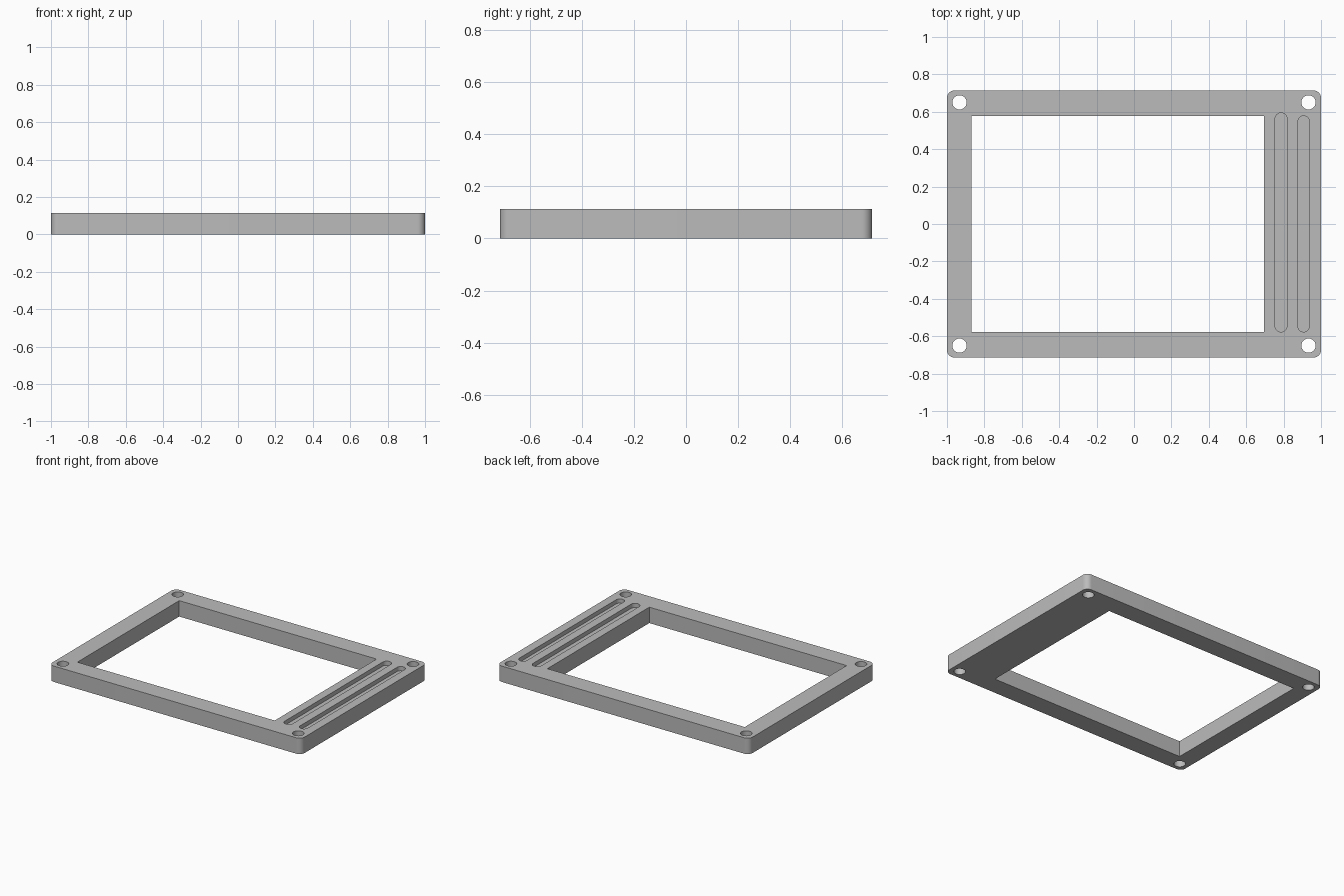
import bpy
import bmesh
from math import cos, sin, pi

cube = bpy.data.objects.get("Cube")
if cube:
    bpy.data.objects.remove(cube, do_unlink=True)

HEIGHT = 0.114
HALF_DEPTH = 0.714
SLOT_FLOOR = 0.084

grey = bpy.data.materials.new("plain_grey")
grey.use_nodes = True
colour = (0.5, 0.5, 0.5, 1)
grey.diffuse_color = colour
grey.node_tree.nodes["Principled BSDF"].inputs["Base Color"].default_value = colour


def rounded_prism(name, x0, x1, y0, y1, z0, z1, radius=0, steps=10):
    """Upright block whose plan is a rectangle with rounded corners."""
    outline = []
    corners = [(x1, y1, -1, -1), (x0, y1, 1, -1), (x0, y0, 1, 1), (x1, y0, -1, 1)]
    for i, (cx, cy, dx, dy) in enumerate(corners):
        for k in range(steps + 1 if radius else 1):
            a = (i + k / steps) * pi / 2
            outline.append((cx + radius * (dx + cos(a)) if radius else cx,
                            cy + radius * (dy + sin(a)) if radius else cy))
    bm = bmesh.new()
    base = bm.faces.new([bm.verts.new((x, y, z0)) for x, y in outline])
    top = bmesh.ops.extrude_face_region(bm, geom=[base])["geom"]
    bmesh.ops.translate(bm, vec=(0, 0, z1 - z0),
                        verts=[v for v in top if isinstance(v, bmesh.types.BMVert)])
    bmesh.ops.remove_doubles(bm, verts=bm.verts, dist=1e-5)
    bmesh.ops.recalc_face_normals(bm, faces=bm.faces)
    mesh = bpy.data.meshes.new(name)
    bm.to_mesh(mesh)
    bm.free()
    mesh.materials.append(grey)
    obj = bpy.data.objects.new(name, mesh)
    bpy.context.collection.objects.link(obj)
    return obj


# Plate with rounded corners
frame = rounded_prism("frame", -1, 1, -HALF_DEPTH, HALF_DEPTH, 0, HEIGHT, 0.04)

# Off-centre window through the plate
cutters = [rounded_prism("window_cutter", -0.87, 0.695, -0.577, 0.577, -0.1, 0.3)]

# Screw hole in each corner
R = 0.038
for sx in (-1, 1):
    for sy in (-1, 1):
        x, y = sx * 0.933, sy * 0.65
        cutters.append(rounded_prism("hole_cutter", x - R, x + R, y - R, y + R,
                                     -0.1, 0.3, R))

# Two shallow round-ended grooves beside the window
for x, w, back in ((0.786, 0.032, 0.594), (0.907, 0.03, 0.578)):
    cutters.append(rounded_prism("groove_cutter", x - w, x + w, -0.577, back,
                                 SLOT_FLOOR, 0.3, w))

for cutter in cutters:
    cutter.hide_render = True
    mod = frame.modifiers.new(cutter.name, "BOOLEAN")
    mod.operation = "DIFFERENCE"
    mod.solver = "EXACT"
    mod.object = cutter

# Bake the cuts, discard the cutters and smooth the round walls
bpy.ops.object.select_all(action="DESELECT")
frame.select_set(True)
bpy.context.view_layer.objects.active = frame
for mod in list(frame.modifiers):
    bpy.ops.object.modifier_apply(modifier=mod.name)
for cutter in cutters:
    bpy.data.objects.remove(cutter, do_unlink=True)
bpy.ops.object.shade_smooth_by_angle(angle=pi / 6)
